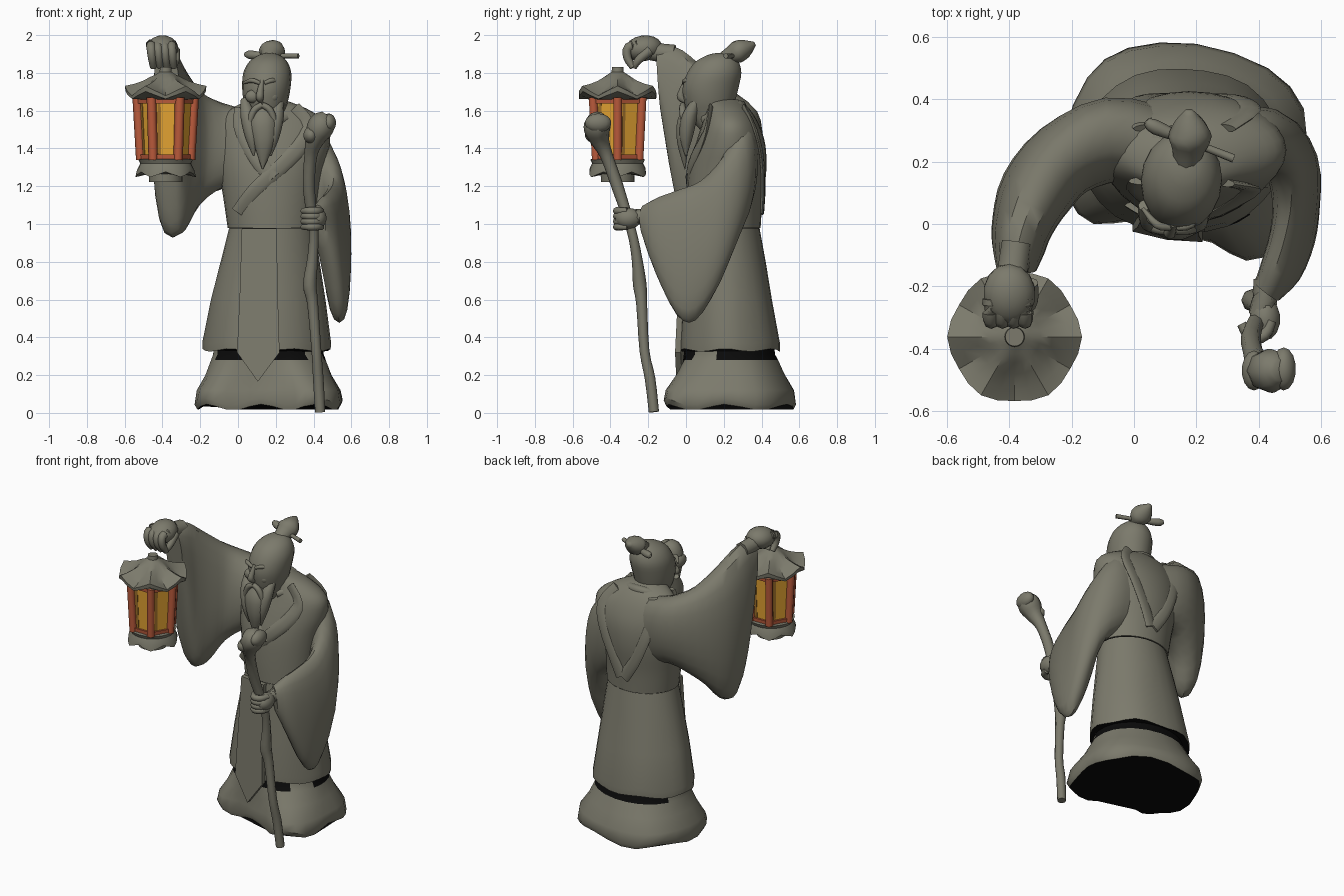
import bpy, bmesh, math
from mathutils import Vector as V

def material(name, col):
    m = bpy.data.materials.new(name)
    m.diffuse_color = (*col, 1)
    return m

STONE = material("olive_stone", (0.2, 0.195, 0.15))
RED = material("red_frame", (0.50, 0.105, 0.045))
AMBER = material("amber_glass", (0.84, 0.40, 0.035))
BROWN = material("brown_amber", (0.36, 0.17, 0.025))
BLACK = material("black_lining", (0.003, 0.003, 0.003))

def finish(name, bm, mats, angle=42):
    bmesh.ops.recalc_face_normals(bm, faces=bm.faces)
    me = bpy.data.meshes.new(name)
    bm.to_mesh(me)
    bm.free()
    ob = bpy.data.objects.new(name, me)
    bpy.context.collection.objects.link(ob)
    for m in mats:
        me.materials.append(m)
    me.shade_smooth()
    me.set_sharp_from_angle(angle=math.radians(angle))
    return ob

def loft(name, rings, mats=(STONE,), rule=None, angle=42):
    """Skin closed rings of points; cap both ends. rule(face centre, normal) -> material slot."""
    bm = bmesh.new()
    rows = [[bm.verts.new(p) for p in r] for r in rings]
    n = len(rows[0])
    for a, b in zip(rows, rows[1:]):
        for i in range(n):
            bm.faces.new((a[i], a[(i + 1) % n], b[(i + 1) % n], b[i]))
    bm.faces.new(rows[0])
    bm.faces.new(rows[-1])
    bmesh.ops.recalc_face_normals(bm, faces=bm.faces)
    if rule:
        for f in bm.faces:
            f.material_index = rule(f.calc_center_median(), f.normal)
    return finish(name, bm, mats, angle)

def smooth(rows, k=3):
    """Catmull-Rom interpolation of number tuples."""
    out = []
    for i in range(len(rows) - 1):
        p0, p1, p2, p3 = (rows[max(0, min(len(rows) - 1, i + j))] for j in (-1, 0, 1, 2))
        for s in range(k):
            t = s / k
            out.append(tuple(0.5 * (2 * b + (c - a) * t + (2 * a - 5 * b + 4 * c - d) * t * t
                       + (3 * b - a - 3 * c + d) * t ** 3) for a, b, c, d in zip(p0, p1, p2, p3)))
    return out + [tuple(rows[-1])]

def oval(z, cx, cy, rx, ry, n=28, wave=0, k=7, lift=0):
    out = []
    for i in range(n):
        a = 2 * math.pi * i / n
        w = math.cos(k * a + 0.6)
        out.append((cx + rx * (1 + wave * w) * math.cos(a), cy + ry * (1 + wave * w) * math.sin(a), z + lift * w))
    return out

def tube(name, pts, n=8, flat=1.0, k=3, mats=(STONE,)):
    """Tapered tube through (x, y, z, radius) points."""
    rows = smooth(pts, k)
    rings = []
    for i, r in enumerate(rows):
        t = (V(rows[min(i + 1, len(rows) - 1)][:3]) - V(rows[max(i - 1, 0)][:3])).normalized()
        u = t.cross(V((0, 1, 0.15))).normalized()
        w = t.cross(u)
        rings.append([V(r[:3]) + r[3] * (u * math.cos(2 * math.pi * j / n) + w * flat * math.sin(2 * math.pi * j / n))
                      for j in range(n)])
    return loft(name, rings, mats, angle=60)

def blob(name, c, r, rot=(0, 0, 0)):
    bm = bmesh.new()
    bmesh.ops.create_uvsphere(bm, u_segments=14, v_segments=9, radius=1)
    for v in bm.verts:
        v.co = V((v.co.x * r[0], v.co.y * r[1], v.co.z * r[2]))
    ob = finish(name, bm, (STONE,))
    ob.location, ob.rotation_euler = c, rot
    return ob

def sleeve(name, rows, power=1.0):
    """rows: top xyz, bottom xyz, half width; hanging oval sections, boxier with a lower power."""
    rows = smooth(rows, 3)
    mids = [(V(r[:3]) + V(r[3:6])) / 2 for r in rows]
    rings = []
    for i, r in enumerate(rows):
        t = mids[min(i + 1, len(mids) - 1)] - mids[max(i - 1, 0)]
        side = V((t.y, -t.x, 0)).normalized() * r[6]
        up = (V(r[:3]) - V(r[3:6])) / 2
        angles = [2 * math.pi * j / 20 for j in range(20)]
        rings.append([mids[i] + up * math.sin(a) + side * math.copysign(abs(math.cos(a)) ** power, math.cos(a))
                      for a in angles])
    return loft(name, rings)

# --- lower skirt: uneven ground outline blending into an oval under the hem
FOOT = smooth([(.55, .2), (.545, .37), (.43, .5), (.2, .578), (-.02, .565), (-.15, .47), (-.225, .28), (-.215, .09),
               (-.13, .0), (0, .01), (.12, -.03), (.25, -.06), (.36, -.118), (.48, -.07), (.54, .06), (.55, .2)], 2)[:-1]

def foot_ring(z, scale, mix, rx, ry, lift=0):
    out = []
    for i, (x, y) in enumerate(FOOT):
        dx, dy = (x - .16) * scale, (y - .23) * scale
        a = math.atan2(dy / ry, dx / rx)
        out.append((.16 + dx + (rx * math.cos(a) - dx) * mix, .23 + dy + (ry * math.sin(a) - dy) * mix,
                    z + lift * math.cos(i * math.pi / 2.5)))
    return out

def skirt_rule(c, n):
    if n.z < -0.9:
        return 1
    a = math.degrees(math.atan2(c.y - .23, c.x - .16))
    return 1 if c.z > .275 and not (-45 < a < -12 or abs(a) > 160) else 0

loft("lower_skirt", [foot_ring(.03, .96, 0, .37, .33, .016), foot_ring(.06, 1, 0, .37, .33, .02),
                     foot_ring(.12, .97, 0, .35, .31), foot_ring(.20, .88, .4, .32, .275),
                     foot_ring(.28, .84, .8, .30, .25), foot_ring(.31, .8, 1, .295, .242),
                     foot_ring(.40, .8, 1, .29, .235)], (STONE, BLACK), skirt_rule)

# --- upper skirt and torso
loft("upper_skirt", [oval(.332, .152, .235, .335, .266, wave=.014, k=6, lift=.008),
                     oval(.372, .152, .235, .336, .266, wave=.014, k=6, lift=.008),
                     oval(.60, .16, .22, .30, .237, wave=.012, k=6),
                     oval(.80, .17, .21, .262, .212),
                     oval(.975, .18, .2, .228, .19)],
     (STONE, BLACK), lambda c, n: 1 if n.z < -0.9 else 0)
loft("waist_gap", [oval(.97, .18, .2, .226, .188), oval(.985, .18, .2, .226, .188)], (BLACK,))
TORSO = smooth([(.98, .18, .2, .235, .195), (1.12, .175, .205, .25, .2), (1.28, .175, .22, .275, .205),
                (1.42, .185, .235, .30, .185), (1.53, .185, .235, .29, .15), (1.61, .165, .22, .20, .115),
                (1.66, .15, .19, .085, .085)], 4)
loft("torso", [oval(*r) for r in TORSO])

def on_torso(deg, z, rad):
    lo, hi = next((p, q) for p, q in zip(TORSO, TORSO[1:]) if p[0] <= z <= q[0])
    f = (z - lo[0]) / (hi[0] - lo[0])
    _, cx, cy, rx, ry = (p + (q - p) * f for p, q in zip(lo, hi))
    a = math.radians(deg)
    return (cx + rx * math.cos(a), cy + ry * math.sin(a), z, rad)

# --- lapels on front and back, collar
for nm, band in {"outer_lapel": [(-50, 1.61), (-52, 1.52), (-60, 1.42), (-80, 1.3), (-108, 1.18), (-135, 1.06)],
                 "inner_lapel": [(-135, 1.61), (-125, 1.52), (-115, 1.42), (-102, 1.32), (-88, 1.24)],
                 "back_fold_left": [(130, 1.61), (128, 1.5), (120, 1.36), (106, 1.2), (88, 1.07)],
                 "back_fold_right": [(50, 1.61), (53, 1.5), (60, 1.36), (72, 1.2), (84, 1.07)]}.items():
    tube(nm, [on_torso(d, z, .042) for d, z in band], flat=.3, n=10)
tube("collar", [(.155 + .125 * math.cos(a), .19 + .10 * math.sin(a), 1.585 + .04 * math.sin(a), .03)
                for a in (math.radians(-60 + 30 * i) for i in range(11))])

# --- hanging front panel with pointed end, turned slightly like the figure
loft("front_panel", [[(x, y + d - (x - .1) * .15, z) for x, y, z in
                      [(.02, -.005, .975), (.01, -.025, .65), (-.005, -.04, .32), (.105, -.05, .165),
                       (.22, -.04, .32), (.21, -.025, .65), (.205, -.005, .975)]] for d in (0, .03)], angle=30)

# --- sleeves
sleeve("raised_sleeve", [(.08, .26, 1.60, .05, .24, 1.12, .13),
                         (-.08, .29, 1.64, -.07, .25, 1.19, .135),
                         (-.22, .22, 1.71, -.23, .19, 1.09, .125),
                         (-.31, .10, 1.82, -.32, .10, .95, .12),
                         (-.36, -.02, 1.92, -.355, .01, .95, .10),
                         (-.375, -.10, 1.94, -.365, -.06, 1.17, .085),
                         (-.385, -.155, 1.93, -.37, -.13, 1.58, .065)], .75)
sleeve("lowered_sleeve", [(.30, .26, 1.60, .30, .24, 1.05, .13),
                          (.42, .28, 1.52, .44, .24, .95, .11),
                          (.49, .20, 1.36, .52, .17, .68, .09),
                          (.505, .08, 1.23, .535, .05, .49, .075),
                          (.485, -.04, 1.18, .53, -.05, .52, .07),
                          (.45, -.15, 1.14, .49, -.15, .73, .065),
                          (.42, -.22, 1.10, .43, -.21, .92, .05)], .85)

# --- head and face
loft("head", [oval(z, cx, cy, rx, ry, 18) for z, cx, cy, rx, ry in smooth([
    (1.48, .15, .17, .08, .08), (1.57, .148, .13, .09, .115), (1.64, .147, .125, .115, .135),
    (1.72, .15, .13, .128, .15), (1.80, .155, .15, .127, .145), (1.86, .16, .165, .10, .115),
    (1.895, .165, .18, .055, .065), (1.905, .165, .18, .015, .02)])])
tube("nose", [(.128, .0, 1.76, .012), (.118, -.022, 1.70, .018), (.115, -.027, 1.67, .021), (.12, .0, 1.65, .014)])
for s in (-1, 1):
    x = .128
    tube("brow", [(x + s * .012, -.012, 1.745, .01), (x + s * .055, -.002, 1.76, .013), (x + s * .1, .05, 1.745, .006)])
    blob("cheek", (x + s * .05, .02, 1.675), (.04, .03, .035))
    tube("moustache", [(x, -.018, 1.63, .016), (x + s * .04, -.018, 1.605, .018),
                       (x + s * .065, -.012, 1.54, .016), (x + s * .07, -.005, 1.46, .004)])
    tube("side_beard", [(x + s * .095, .06, 1.66, .02), (x + s * .075, .02, 1.57, .04),
                        (x + s * .055, .0, 1.46, .035), (x + s * .045, .0, 1.36, .004)])
tube("beard", [(.132, .02, 1.61, .05), (.132, -.005, 1.54, .072), (.137, -.015, 1.45, .06),
               (.135, -.012, 1.37, .035), (.13, -.005, 1.29, .003)], n=10, flat=.6)

# --- topknot and hairpin
tube("topknot", [(.17, .19, 1.87, .04), (.175, .24, 1.895, .055), (.18, .28, 1.915, .07),
                 (.178, .325, 1.935, .05), (.176, .365, 1.955, .012)], n=10, flat=.85)
tube("hairpin", [(.04, .33, 1.90, .012), (.07, .31, 1.895, .024), (.18, .265, 1.89, .013), (.32, .21, 1.89, .014)])

# --- raised hand with curled fingers
tube("raised_wrist", [(-.375, -.06, 1.90, .05), (-.39, -.16, 1.91, .052), (-.40, -.22, 1.93, .055)])
blob("raised_fist", (-.40, -.225, 1.93), (.085, .10, .068), (.15, 0, 0))
for i in range(4):
    x = -.46 + .036 * i
    tube("curled_finger", [(x, -.24, 1.95, .028), (x, -.305, 1.935, .025), (x + .005, -.31, 1.88, .022),
                           (x + .012, -.28, 1.83, .018)])
tube("raised_thumb", [(-.335, -.19, 1.92, .028), (-.33, -.25, 1.87, .022), (-.345, -.275, 1.83, .016)])

# --- lowered hand gripping the staff
tube("lowered_wrist", [(.425, -.18, 1.04, .045), (.42, -.24, 1.04, .042), (.41, -.29, 1.03, .045)])
blob("lowered_hand", (.42, -.305, 1.03), (.05, .07, .055))
for i in range(4):
    z = .985 + .028 * i
    tube("grip_finger", [(.44, -.31, z, .018), (.42, -.355, z, .02), (.375, -.365, z, .02), (.345, -.32, z, .016)])

# --- staff with knobbly head
tube("staff", [(.435, -.17, .005, .027), (.425, -.19, .18, .028), (.415, -.22, .33, .026), (.395, -.235, .58, .029),
               (.38, -.245, .68, .036), (.395, -.26, .82, .028), (.40, -.29, .97, .025), (.375, -.36, 1.19, .032),
               (.385, -.42, 1.36, .034), (.405, -.455, 1.44, .05), (.43, -.47, 1.50, .07), (.455, -.47, 1.545, .065),
               (.475, -.47, 1.575, .035)])
blob("staff_knob", (.48, -.465, 1.535), (.04, .07, .05))
blob("staff_bump", (.385, -.47, 1.47), (.04, .065, .045))

# --- lantern
LX, LY = -.383, -.362

def ring(z, r, n=24, lift=0, flare=0):
    return [(LX + r * (1 + flare * math.cos(6 * a)) * math.cos(a), LY + r * (1 + flare * math.cos(6 * a)) * math.sin(a),
             z + lift * math.cos(6 * a)) for a in (2 * math.pi * i / n for i in range(n))]

loft("lantern_roof", [ring(1.66, .145), ring(1.682, .208, lift=.02, flare=.02), ring(1.705, .211, lift=.026, flare=.025),
                      ring(1.715, .17, lift=.026), ring(1.74, .12, lift=.018), ring(1.772, .083, lift=.006),
                      ring(1.79, .055), ring(1.805, .032), ring(1.83, .03)])
loft("lantern_base", [ring(1.222, .088), ring(1.265, .09), ring(1.262, .155, lift=-.014, flare=.035),
                      ring(1.29, .15, lift=-.008, flare=.02), ring(1.32, .135), ring(1.342, .145), ring(1.346, .12)])
low, high = (1.34, .132), (1.67, .15)
glass = [ring(z, r - .003, 6) for z, r in (low, high)]
loft("lantern_glass", glass, (AMBER,))
loft("lower_frame", [ring(1.335, .142, 6), ring(1.368, .145, 6)], (RED,))
loft("upper_frame", [ring(1.638, .158, 6), ring(1.672, .16, 6)], (RED,))
for i in range(6):
    a = ring(*low, 6)[i]
    b = ring(*high, 6)[i]
    tube("frame_post", [(*a, .025), (*b, .026)], n=6, k=1, mats=(RED,))
    # thin darker strip at one side of each pane
    rows = []
    for g in glass:
        p, q = V(g[i]), V(g[(i + 1) % 6])
        out = ((p + q) / 2 - V((LX, LY, p.z))).normalized() * .003
        rows.append([p.lerp(q, t) + out * s for t, s in ((.2, -1), (.32, -1), (.32, 1), (.2, 1))])
    loft("pane_shade", rows, (BROWN,))
